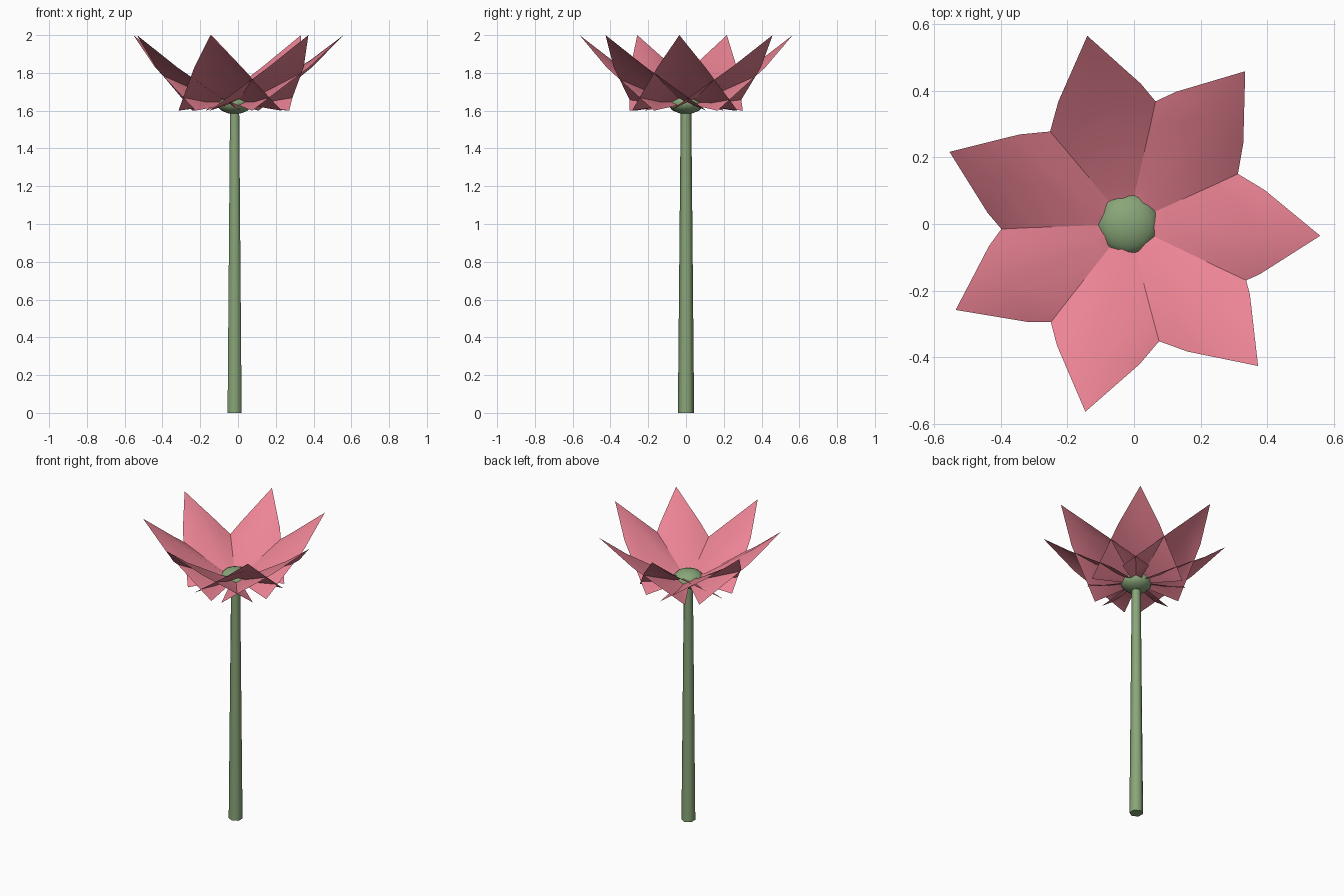
import bpy, bmesh
from math import radians
from mathutils import Matrix

if "Cube" in bpy.data.objects:
    bpy.data.objects.remove(bpy.data.objects["Cube"])

CX = -0.018  # flower axis


def material(name, rgb):
    m = bpy.data.materials.new(name)
    m.diffuse_color = (*rgb, 1)
    m.use_nodes = True
    m.node_tree.nodes["Principled BSDF"].inputs["Base Color"].default_value = m.diffuse_color
    return m


pink = material("petal_pink", (0.84, 0.23, 0.30))
green = material("stem_green", (0.25, 0.38, 0.19))


def smooth(obj, angle):
    bpy.ops.object.select_all(action='DESELECT')
    obj.select_set(True)
    bpy.context.view_layer.objects.active = obj
    bpy.ops.object.shade_smooth_by_angle(angle=radians(angle))


# Stem: tapered low-poly tube
bpy.ops.mesh.primitive_cone_add(vertices=6, radius1=0.043, radius2=0.028, depth=1.62,
                                location=(CX, 0, 0.81))
stem = bpy.context.object
stem.name = "stem"
stem.data.materials.append(green)
smooth(stem, 65)

# Flower centre: flattened ball
bpy.ops.mesh.primitive_uv_sphere_add(segments=16, ring_count=8, radius=1, location=(CX, 0, 1.642))
centre = bpy.context.object
centre.name = "flower_centre"
centre.scale = (0.096, 0.096, 0.06)
centre.data.materials.append(green)
smooth(centre, 60)

# Arched petal profile: (distance from axis, half width, spine height, edge height),
# from the base through the drooping side corners to the raised tip
PROFILE = [(0.0, 0.03, 1.645, 1.637), (0.11, 0.28, 1.686, 1.60),
           (0.403, 0.127, 1.868, 1.83), (0.578, 0, 2.0, 2.0)]


def petal(name, angle):
    bm = bmesh.new()
    rows = []
    for r, w, zs, ze in PROFILE:
        pts = ((-w, ze), (0, zs), (w, ze)) if w else ((0, zs),)
        rows.append([bm.verts.new((r, o, z)) for o, z in pts])
    for a, b in zip(rows, rows[1:]):
        for i in range(2):
            pa = a[i:i + 2]
            pb = b[i:i + 2] if len(b) == 3 else b
            bm.faces.new(list(reversed(pa)) + list(pb))
    bmesh.ops.recalc_face_normals(bm, faces=bm.faces)
    if sum(f.normal.z for f in bm.faces) < 0:
        bmesh.ops.reverse_faces(bm, faces=bm.faces)
    bm.transform(Matrix.Translation((CX, 0, 0)) @ Matrix.Rotation(radians(angle), 4, 'Z'))
    me = bpy.data.meshes.new(name)
    bm.to_mesh(me)
    bm.free()
    obj = bpy.data.objects.new(name, me)
    bpy.context.collection.objects.link(obj)
    me.materials.append(pink)
    smooth(obj, 40)


# Ring of seven slightly uneven petals
for n, ang in enumerate((-3.5, 52.5, 102.2, 158, 206.5, 257.2, 312.5)):
    petal(f"petal_{n + 1}", ang)
